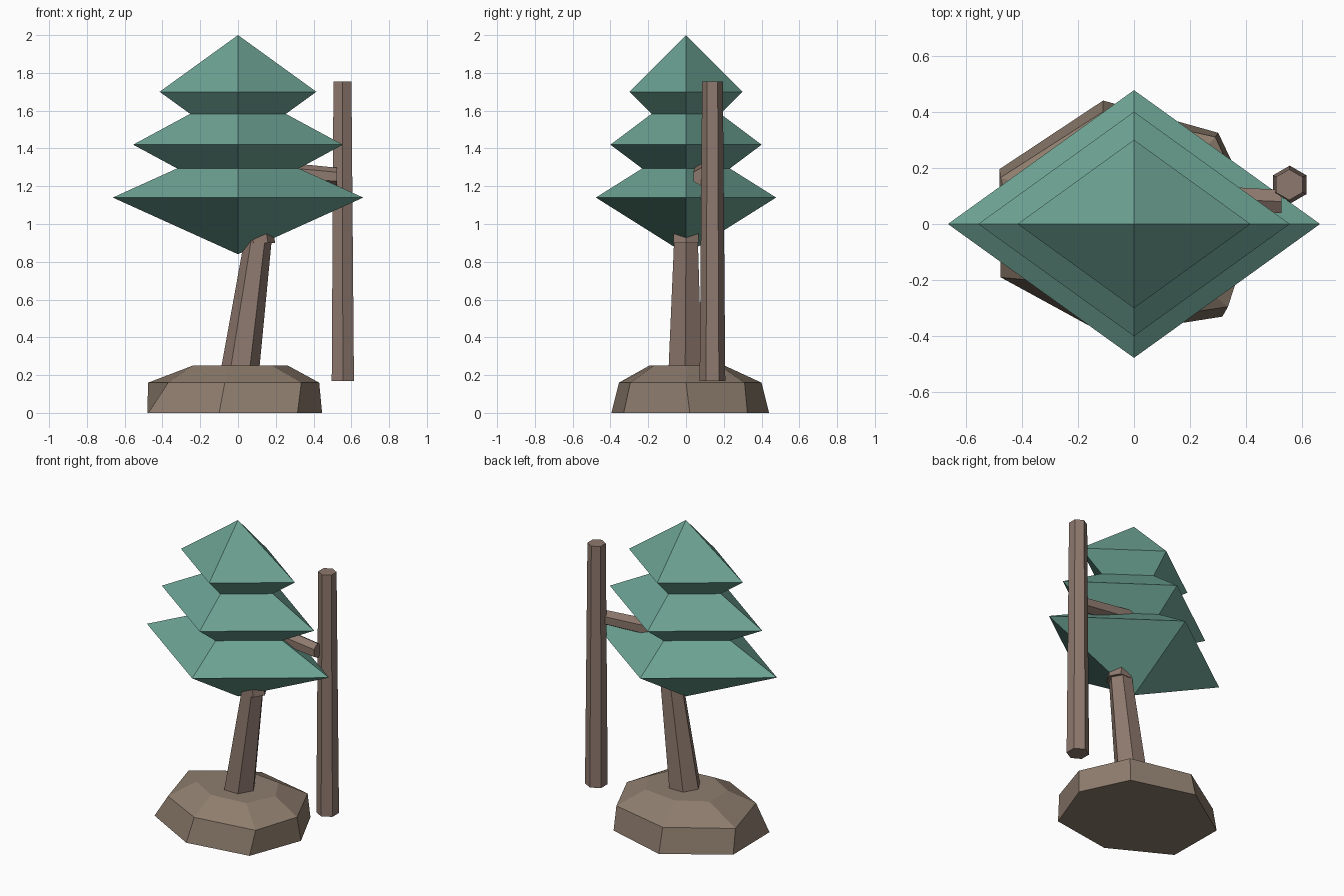
import bpy, bmesh
from math import cos, sin, pi
from mathutils import Vector

if "Cube" in bpy.data.objects:
    bpy.data.objects.remove(bpy.data.objects["Cube"])


def material(name, rgb):
    m = bpy.data.materials.new(name)
    m.diffuse_color = (*rgb, 1)
    m.use_nodes = True
    m.node_tree.nodes["Principled BSDF"].inputs["Base Color"].default_value = m.diffuse_color
    return m


LEAF = material("teal_leaf", (0.15, 0.36, 0.29))
BARK = material("bark", (0.27, 0.19, 0.155))
ROCK = material("rock", (0.27, 0.205, 0.155))


def loft(name, rings, mat):
    """Join rings of points with flat faces; a one-point ring is a tip."""
    bm = bmesh.new()
    loops = [[bm.verts.new(p) for p in r] for r in rings]
    for a, b in zip(loops, loops[1:]):
        n = max(len(a), len(b))
        for i in range(n):
            j = (i + 1) % n
            quad = [a[i % len(a)], a[j % len(a)], b[j % len(b)], b[i % len(b)]]
            bm.faces.new(list(dict.fromkeys(quad)))
    for end in (loops[0], loops[-1]):
        if len(end) > 2:
            bm.faces.new(end)
    bmesh.ops.recalc_face_normals(bm, faces=bm.faces)
    mesh = bpy.data.meshes.new(name)
    bm.to_mesh(mesh)
    bm.free()
    mesh.materials.append(mat)
    ob = bpy.data.objects.new(name, mesh)
    bpy.context.collection.objects.link(ob)
    return ob


def hex_post(name, p0, r0, p1, r1, u, v):
    """Tapered six-sided post; u points at a corner, v at a flat side."""
    u, v = Vector(u), Vector(v)
    rings = [[Vector(p) + r * (u * cos(k * pi / 3) + v * sin(k * pi / 3)) for k in range(6)]
             for p, r in ((p0, r0), (p1, r1))]
    return loft(name, rings, BARK)


X, Y, Z = (1, 0, 0), (0, 1, 0), (0, 0, 1)

# Rock base: seven-sided foot, shoulder and top
foot = [(.445, .02), (.30, .325), (-.11, .44), (-.48, .195), (-.475, -.19), (-.10, -.395), (.315, -.33)]
shoulder = [(.43, 0), (.29, .31), (-.11, .40), (-.476, .165), (-.37, -.20), (-.07, -.355), (.335, -.295)]
crown = [(.265, .01), (.17, .18), (-.06, .205), (-.24, .10), (-.24, -.09), (-.06, -.195), (.18, -.17)]
loft("rock_base", [[(x, y, z) for x, y in ring]
                   for ring, z in ((foot, 0), (shoulder, .16), (crown, .25))], ROCK)

# Leaning trunk, and its upper section hidden in the leaves
hex_post("trunk", (0, -.005, .15), .105, (.108, 0, .93), .072, X, Y)
hex_post("upper_trunk", (.12, 0, .90), .077, (.02, 0, 1.6), .05, X, Y)

# Side branch and free-standing pole
hex_post("branch", (.05, .10, 1.29), .055, (.525, .08, 1.25), .048, Z, Y)
hex_post("pole", (.555, .14, .17), .068, (.553, .14, 1.755), .055, Y, X)

# Three overlapping diamond leaf tiers
for i, (rx, ry) in enumerate(((.663, .477), (.555, .40), (.415, .30))):
    z = 1.14 + .28 * i
    rim = [(rx, 0, z), (0, ry, z), (-rx, 0, z), (0, -ry, z)]
    loft(f"leaf_tier_{i + 1}", [[(0, 0, z - .3)], rim, [(0, 0, z + .3)]], LEAF)
